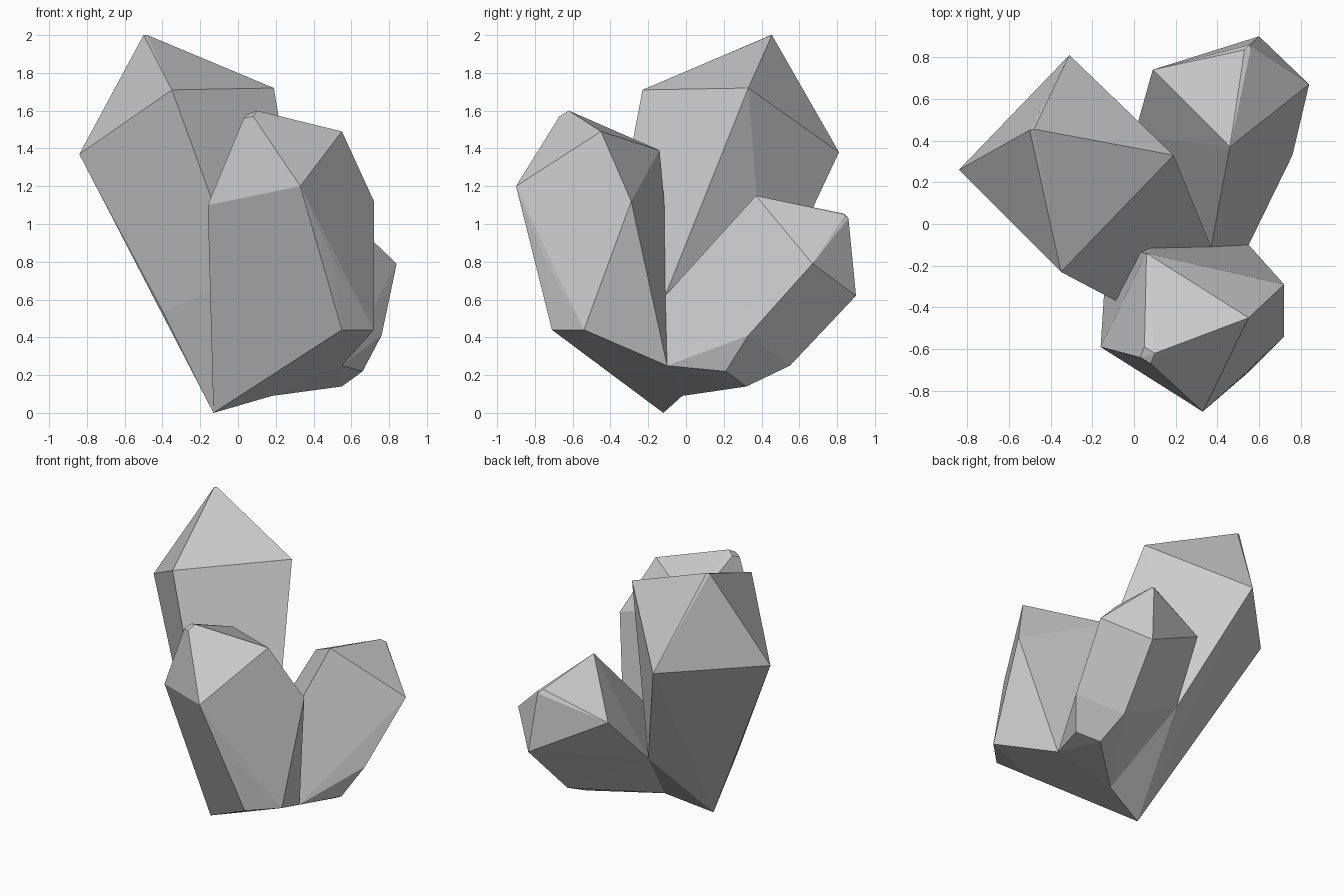
import bpy
import bmesh
import math
from mathutils import Vector

if "Cube" in bpy.data.objects:
    bpy.data.objects.remove(bpy.data.objects["Cube"])

# One plain grey stone colour
stone = bpy.data.materials.new("grey stone")
stone.diffuse_color = (0.6, 0.6, 0.6, 1.0)
stone.use_nodes = True
stone.node_tree.nodes["Principled BSDF"].inputs["Base Color"].default_value = stone.diffuse_color

# Points shared where the shards grow together
foot = (-0.13, -0.12, 0.0)
heel = (0.18, -0.02, 0.09)
root_front = (0.01, -0.42, 0.72)
root_right = (0.37, -0.11, 0.62)
root_back = (0.0, 0.42, 0.55)
notch = (0.55, -0.10, 0.25)


def shard(name, tip, shoulder, base):
    """Faceted convex crystal from its tip, shoulder ring and base points."""
    bm = bmesh.new()
    for p in tip + shoulder + base:
        bm.verts.new(Vector(p))
    hull = bmesh.ops.convex_hull(bm, input=bm.verts[:])
    loose = {g for g in hull["geom_interior"] + hull["geom_unused"]
             if isinstance(g, bmesh.types.BMVert)}
    bmesh.ops.delete(bm, geom=list(loose), context='VERTS')
    # merge nearly coplanar triangles into clean flat facets
    bmesh.ops.dissolve_limit(bm, angle_limit=math.radians(2.5),
                             verts=bm.verts[:], edges=bm.edges[:])
    bmesh.ops.recalc_face_normals(bm, faces=bm.faces[:])
    mesh = bpy.data.meshes.new(name)
    bm.to_mesh(mesh)
    bm.free()
    mesh.materials.append(stone)
    obj = bpy.data.objects.new(name, mesh)
    bpy.context.collection.objects.link(obj)
    return obj


# Tall shard leaning back and left
shard("tall_shard",
      tip=[(-0.50, 0.45, 2.0), (-0.48, 0.455, 2.0), (-0.49, 0.435, 1.99)],
      shoulder=[(-0.84, 0.26, 1.37), (-0.35, -0.23, 1.71),
                (0.19, 0.33, 1.72), (-0.31, 0.81, 1.38)],
      base=[(-0.39, -0.02, 0.53), root_front, root_right, root_back,
            foot, heel])

# Middle shard leaning forward, with a blunt tip
shard("front_shard",
      tip=[(0.05, -0.59, 1.58), (0.03, -0.64, 1.56),
           (0.08, -0.67, 1.57), (0.10, -0.62, 1.60)],
      shoulder=[(-0.16, -0.59, 1.10), (0.33, -0.90, 1.20),
                (0.55, -0.45, 1.49), (0.72, -0.29, 1.12),
                (0.06, -0.14, 1.39)],
      base=[(0.50, -0.75, 0.82), (0.55, -0.71, 0.44), (0.72, -0.54, 0.44),
            (0.40, -0.56, 0.33), root_front, root_right, notch, foot, heel])

# Short shard leaning back and right
shard("short_shard",
      tip=[(0.53, 0.835, 1.055), (0.555, 0.86, 1.03), (0.56, 0.84, 1.045)],
      shoulder=[(0.46, 0.37, 1.15), (0.84, 0.67, 0.79),
                (0.60, 0.90, 0.62), (0.09, 0.74, 0.90)],
      base=[(0.76, 0.33, 0.41), (0.66, 0.21, 0.22), (0.55, 0.32, 0.14),
            (0.54, 0.55, 0.25), root_right, root_back, notch, heel])
